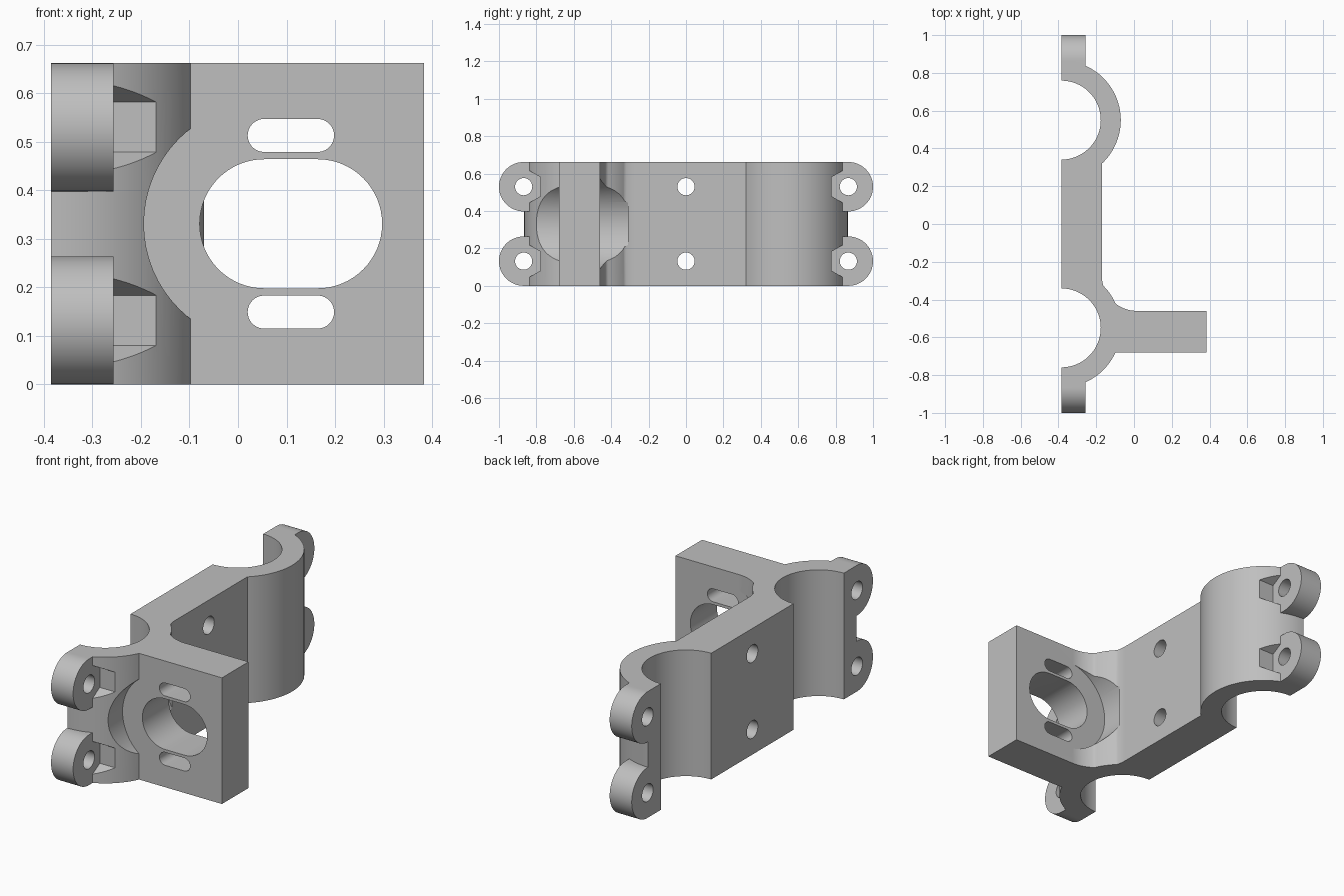
import bpy
import bmesh
from math import cos, sin, pi, radians, hypot, atan2
from mathutils import Matrix, Vector

if "Cube" in bpy.data.objects:
    bpy.data.objects.remove(bpy.data.objects["Cube"])

HEIGHT = 0.662
MID = HEIGHT / 2
BACK, WEB, EAR_FRONT, PLATE_END = -0.385, -0.17, -0.257, 0.383
CLAMP_Y, BORE, OUTER = 0.55, 0.209, 0.315
PLATE_FRONT, PLATE_REAR = -0.68, -0.46
EAR_Y, EAR_R, BOLT_R = 0.868, 0.132, 0.046
BOLT_Z = (EAR_R, HEIGHT - EAR_R)

grey = bpy.data.materials.new("light_grey")
grey.use_nodes = True
grey.diffuse_color = (0.52, 0.52, 0.52, 1)
grey.node_tree.nodes["Principled BSDF"].inputs["Base Color"].default_value = (0.52, 0.52, 0.52, 1)


def arc(cx, cy, r, start, end, n=32):
    """Points on an arc, angles in radians."""
    return [(cx + r * cos(start + (end - start) * i / n),
             cy + r * sin(start + (end - start) * i / n)) for i in range(n + 1)]


def slot(c1, c2, v, r, n=32):
    """Rounded slot outline running along the first axis."""
    return arc(c2, v, r, -pi / 2, pi / 2, n) + arc(c1, v, r, pi / 2, 3 * pi / 2, n)


def circle(u, v, r, n=64):
    return arc(u, v, r, 0, 2 * pi, n)[:-1]


def prism(name, outline, axis, lo, hi):
    """Extrude an outline along an axis: z uses (x, y), x uses (y, z), y uses (x, z)."""
    place = {"z": lambda u, v, w: (u, v, w),
             "x": lambda u, v, w: (w, u, v),
             "y": lambda u, v, w: (u, w, v)}[axis]
    bm = bmesh.new()
    face = bm.faces.new([bm.verts.new(place(u, v, lo)) for u, v in outline])
    new = bmesh.ops.extrude_face_region(bm, geom=[face])["geom"]
    offset = Vector(place(0, 0, hi - lo))
    bmesh.ops.translate(bm, vec=offset, verts=[g for g in new if isinstance(g, bmesh.types.BMVert)])
    bmesh.ops.recalc_face_normals(bm, faces=bm.faces)
    mesh = bpy.data.meshes.new(name)
    bm.to_mesh(mesh)
    bm.free()
    mesh.materials.append(grey)
    obj = bpy.data.objects.new(name, mesh)
    bpy.context.collection.objects.link(obj)
    return obj


def combine(target, tool, operation):
    """Apply a boolean and discard the tool."""
    mod = target.modifiers.new(operation.lower(), "BOOLEAN")
    mod.operation, mod.solver, mod.object = operation, "EXACT", tool
    bpy.context.view_layer.objects.active = target
    bpy.ops.object.modifier_apply(modifier=mod.name)
    bpy.data.objects.remove(tool)


# Plan outline: two clamp halves, a web between them and a side plate
def ring_angle(dx=None, dy=None):
    if dx is not None:
        return atan2((OUTER ** 2 - dx ** 2) ** 0.5, dx)
    return atan2(dy, (OUTER ** 2 - dy ** 2) ** 0.5)


web_angle = ring_angle(dx=WEB - BACK)
plate_angle = ring_angle(dy=PLATE_FRONT + CLAMP_Y)
fillet_r = 0.185
fillet = []
for x, y in arc(WEB + fillet_r, PLATE_REAR + fillet_r, fillet_r, 3 * pi / 2, pi):
    # The clamp wall stands slightly proud of the fillet
    dx, dy = x - BACK, y + CLAMP_Y
    k = max(1, OUTER / hypot(dx, dy))
    fillet.append((BACK + dx * k, -CLAMP_Y + dy * k))

outline = arc(BACK, -CLAMP_Y, OUTER, -pi / 2, plate_angle)
outline += [(PLATE_END, PLATE_FRONT), (PLATE_END, PLATE_REAR)]
outline += fillet
outline += arc(BACK, CLAMP_Y, OUTER, -web_angle, pi / 2, 48)
bracket = prism("clamp_bracket", outline, "z", 0, HEIGHT)

# Rounded bolt ears at both ends
for side in (-1, 1):
    for z in BOLT_Z:
        turn = pi / 2 * side
        ear = [(side * (EAR_Y + u), z + v) for u, v in arc(0, 0, EAR_R, -pi / 2, pi / 2)]
        ear += [(side * 0.8, z + EAR_R), (side * 0.8, z - EAR_R)]
        combine(bracket, prism("bolt_ear", ear, "x", BACK, EAR_FRONT), "UNION")

# Half round clamp bores
for side in (-1, 1):
    combine(bracket, prism("bore_cutter", circle(BACK, side * CLAMP_Y, BORE, 96), "z", -0.1, HEIGHT + 0.1),
            "DIFFERENCE")

# Bolt holes, with hexagonal nut pockets beside the ears
for z in BOLT_Z:
    for y in (-EAR_Y, 0, EAR_Y):
        combine(bracket, prism("bolt_cutter", circle(y, z, BOLT_R, 40), "x", -0.6, 0), "DIFFERENCE")
    for y in (-EAR_Y, EAR_Y):
        pocket = arc(y, z, 0.103, radians(30), radians(390), 6)[:-1]
        combine(bracket, prism("nut_cutter", pocket, "x", EAR_FRONT, 0), "DIFFERENCE")

# Large slotted opening, its clearance on each side of the plate, and two small slots
LEFT, RIGHT = 0.054, 0.164
cuts = [(LEFT, RIGHT, MID, 0.133, -0.9, -0.2),
        (LEFT, RIGHT, MID, 0.248, -1.1, PLATE_FRONT),
        (LEFT, RIGHT, MID, 0.248, PLATE_REAR, -0.31)]
cuts += [(0.054, 0.164, MID + s * 0.182, 0.034, -0.8, -0.4) for s in (-1, 1)]
for c1, c2, z, r, lo, hi in cuts:
    combine(bracket, prism("slot_cutter", slot(c1, c2, z, r), "y", lo, hi), "DIFFERENCE")

# Smooth round walls, keep crisp edges
bpy.ops.object.select_all(action="DESELECT")
bracket.select_set(True)
bpy.context.view_layer.objects.active = bracket
bpy.ops.object.shade_smooth_by_angle(angle=radians(25))
